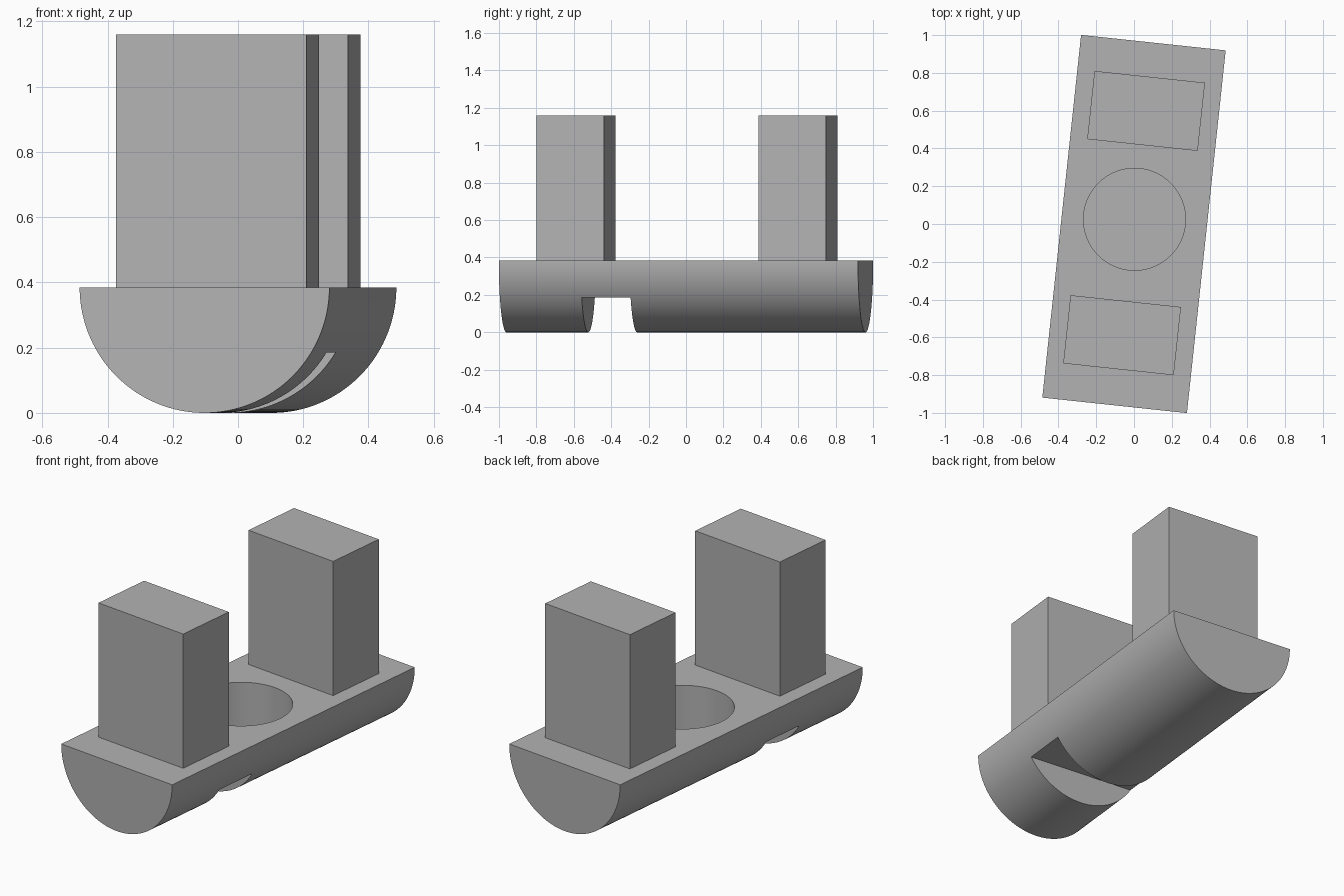
import bpy
import bmesh
from math import sin, cos, pi, radians
from mathutils import Matrix

R, LENGTH, TOP = 0.385, 1.931, 1.16
TURN = Matrix.Rotation(radians(-6.1), 4, 'Z')

cube = bpy.data.objects.get("Cube")
if cube:
    bpy.data.objects.remove(cube, do_unlink=True)

grey = bpy.data.materials.new("plain grey")
grey.use_nodes = True
colour = (0.45, 0.45, 0.45, 1)
grey.diffuse_color = colour
grey.node_tree.nodes["Principled BSDF"].inputs["Base Color"].default_value = colour


def add(name, bm):
    """Turn a mesh built along y into a named object at the model's heading."""
    bmesh.ops.recalc_face_normals(bm, faces=bm.faces)
    bm.transform(TURN)
    mesh = bpy.data.meshes.new(name)
    bm.to_mesh(mesh)
    bm.free()
    mesh.materials.append(grey)
    obj = bpy.data.objects.new(name, mesh)
    bpy.context.collection.objects.link(obj)
    return obj


def box(name, size, centre):
    bm = bmesh.new()
    bmesh.ops.create_cube(bm, size=1, matrix=Matrix.Translation(centre) @ Matrix.Diagonal((*size, 1)))
    return add(name, bm)


def cylinder(name, radius, depth, centre):
    bm = bmesh.new()
    bmesh.ops.create_cone(bm, cap_ends=True, segments=96, radius1=radius, radius2=radius,
                          depth=depth, matrix=Matrix.Translation(centre))
    return add(name, bm)


# Half-round base: a semicircle extruded along y
bm = bmesh.new()
steps = 80
profile = [bm.verts.new((-R * cos(pi * i / steps), -LENGTH / 2, R - R * sin(pi * i / steps)))
           for i in range(steps + 1)]
face = bm.faces.new(profile)
side = bmesh.ops.extrude_face_region(bm, geom=[face])
bmesh.ops.translate(bm, vec=(0, LENGTH, 0),
                    verts=[v for v in side["geom"] if isinstance(v, bmesh.types.BMVert)])
base = add("half_round_base", bm)

# Blind round socket from above and cross slot from below
cutters = [cylinder("socket_cutter", 0.27, 0.53, (0, 0.025, R)),
           box("slot_cutter", (1, 0.263, 0.385), (0, -0.394, -0.0075))]
bpy.context.view_layer.objects.active = base
for cutter in cutters:
    mod = base.modifiers.new(cutter.name, 'BOOLEAN')
    mod.operation = 'DIFFERENCE'
    mod.solver = 'EXACT'
    mod.object = cutter
    bpy.ops.object.modifier_apply(modifier=mod.name)
    bpy.data.objects.remove(cutter, do_unlink=True)

bpy.ops.object.select_all(action='DESELECT')
base.select_set(True)
bpy.ops.object.shade_smooth_by_angle(angle=radians(30))

# Upright rectangular posts
for name, y in (("front_post", -0.592), ("back_post", 0.602)):
    box(name, (0.588, 0.363, TOP - R), (0, y, (TOP + R) / 2))
